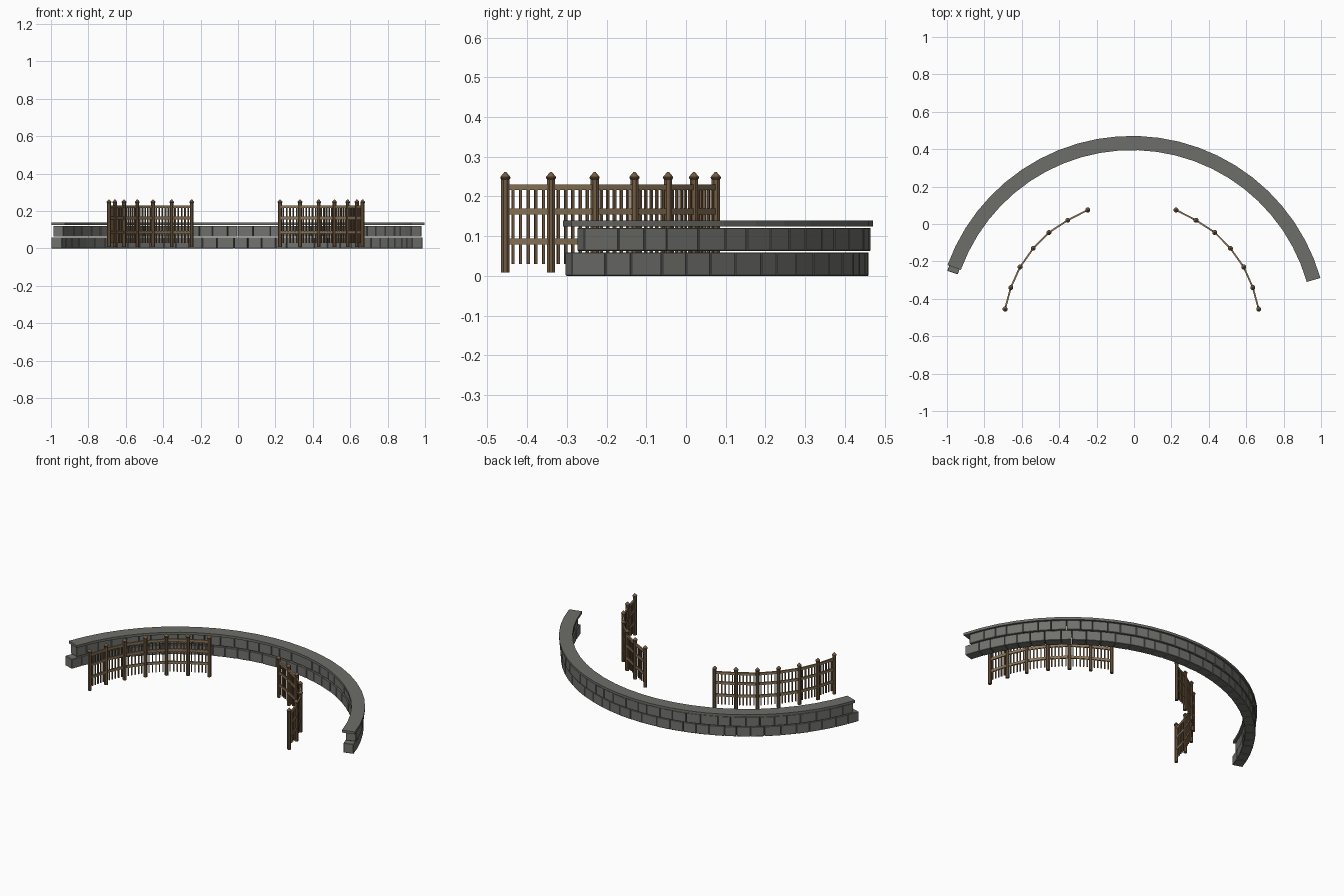
import bpy, bmesh, math, random
from mathutils import Vector, Matrix

if "Cube" in bpy.data.objects:
    bpy.data.objects.remove(bpy.data.objects["Cube"])

random.seed(4)
CX, CY = -0.0115, -0.578      # centre of the curved wall


def material(name, rgb):
    m = bpy.data.materials.new(name)
    m.diffuse_color = (*rgb, 1)
    m.use_nodes = True
    m.node_tree.nodes["Principled BSDF"].inputs["Base Color"].default_value = m.diffuse_color
    return m


STONE = material("grey stone", (0.165, 0.165, 0.155))
CAP = material("coping grey", (0.155, 0.155, 0.142))
POST = material("dark wood", (0.17, 0.105, 0.055))
RAIL = material("light wood", (0.27, 0.185, 0.10))


def finish(bm, name, mat):
    bmesh.ops.recalc_face_normals(bm, faces=bm.faces)
    me = bpy.data.meshes.new(name)
    bm.to_mesh(me)
    bm.free()
    me.materials.append(mat)
    ob = bpy.data.objects.new(name, me)
    bpy.context.collection.objects.link(ob)
    return ob


def polar(r, a, z):
    """Point on the wall arc; a = 0 points to the back, positive is right."""
    return (CX + r * math.sin(a), CY + r * math.cos(a), z)


def arc_block(bm, r0, r1, angles, z0, z1):
    """Solid strip with rectangular section swept through the angles."""
    rings = [[bm.verts.new(polar(r, a, z)) for r, z in
              ((r0, z0), (r1, z0), (r1, z1), (r0, z1))] for a in angles]
    for p, q in zip(rings, rings[1:]):
        for i in range(4):
            j = (i + 1) % 4
            bm.faces.new((p[i], p[j], q[j], q[i]))
    bm.faces.new(rings[0])
    bm.faces.new(rings[-1])


# Stone courses: separate blocks with thin joints
def course(name, r0, r1, left, right, z0, z1, count):
    bm = bmesh.new()
    a0, a1 = math.radians(left), math.radians(right)
    step = (a1 - a0) / count
    cuts = [a0 + step * i + (random.uniform(-.16, .16) * step if 0 < i < count else 0)
            for i in range(count + 1)]
    for s, e in zip(cuts, cuts[1:]):
        d = random.uniform(-0.001, 0.001)
        arc_block(bm, r0 + d, r1 + d, (s + .001, e - .001), z0, z1)
    bmesh.ops.bevel(bm, geom=bm.edges[:], offset=0.0018, segments=1, affect='EDGES')
    finish(bm, name, STONE)


course("lower_stone_course", 0.980, 1.039, -71.7, 73.8, 0.0, 0.059, 33)
course("upper_stone_course", 0.985, 1.043, -69.6, 72.1, 0.063, 0.121, 32)

# Coping on top of the wall
bm = bmesh.new()
arc_block(bm, 0.973, 1.049,
          [math.radians(-70 + 144 * i / 24) for i in range(25)], 0.124, 0.139)
finish(bm, "wall_coping", CAP)

# Fence post positions (right side, relative to the centre line)
POSTS = [Vector(p) for p in ((.678, -.455), (.647, -.34), (.598, -.23), (.527, -.13),
                             (.443, -.045), (.343, .02), (.236, .075))]


def box(bm, x, y, z, size, angle):
    bmesh.ops.create_cube(bm, size=1, matrix=Matrix.Translation((x, y, z)) @
                          Matrix.Rotation(angle, 4, 'Z') @ Matrix.Diagonal((*size, 1)))


def lathe(bm, x, y, profile, sides=8):
    """Faceted post from (radius, height) pairs, with a pointed top."""
    rings = [[bm.verts.new((x + r * math.cos(math.tau * (k + .5) / sides),
                            y + r * math.sin(math.tau * (k + .5) / sides), z))
              for k in range(sides)] for r, z in profile]
    for p, q in zip(rings, rings[1:]):
        for k in range(sides):
            j = (k + 1) % sides
            bm.faces.new((p[k], p[j], q[j], q[k]))
    bm.faces.new(rings[0])
    bm.faces.new(rings[-1])


for side, label in ((-1, "left"), (1, "right")):
    pts = [Vector((CX + side * p.x, p.y)) for p in POSTS]

    # Posts with pointed finials
    bm = bmesh.new()
    for p in pts:
        lathe(bm, p.x, p.y, [(.0112, .008), (.0112, .243), (.0138, .246),
                             (.0138, .249), (.002, .262)])
    finish(bm, label + "_fence_posts", POST)

    # Rails and pickets between each pair of posts
    rails, pickets = bmesh.new(), bmesh.new()
    for a, b in zip(pts, pts[1:]):
        d = b - a
        ang = math.atan2(d.y, d.x)
        mid = (a + b) / 2
        for z in (.0865, .162, .223):
            box(rails, mid.x, mid.y, z, (d.length, .009, .015), ang)
        for k in range(1, 6):
            q = a + d * k / 6
            box(pickets, q.x, q.y, .124, (.0068, .006, .188), ang)
    finish(rails, label + "_fence_rails", RAIL)
    finish(pickets, label + "_fence_pickets", POST)
